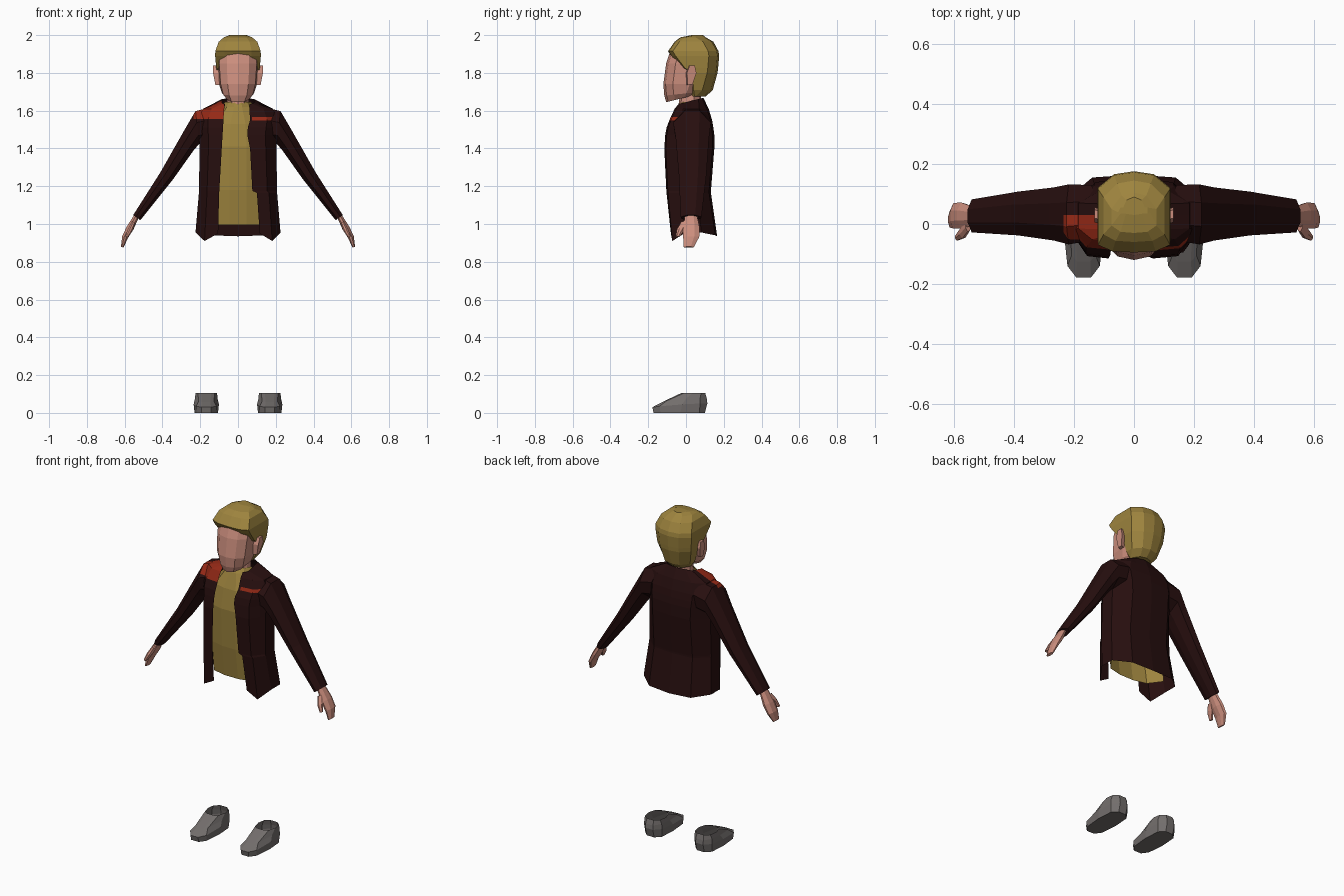
import bpy, bmesh
from mathutils import Vector


def material(name, rgb):
    m = bpy.data.materials.new(name)
    m.diffuse_color = (*rgb, 1)
    return m


SKIN = material("skin", (0.61, 0.275, 0.21))
GOLD = material("golden_tan", (0.34, 0.23, 0.048))
DARK = material("dark_maroon", (0.020, 0.0045, 0.0045))
RED = material("rust_red", (0.30, 0.022, 0.008))
GREY = material("shoe_grey", (0.17, 0.155, 0.15))


def loft(name, rings, mat, closed=True, caps=(True, True)):
    """Skin a list of equal-length point rings."""
    bm = bmesh.new()
    rows = [[bm.verts.new(p) for p in r] for r in rings]
    n = len(rows[0])
    for a, b in zip(rows, rows[1:]):
        for i in range(n if closed else n - 1):
            j = (i + 1) % n
            bm.faces.new((a[i], a[j], b[j], b[i]))
    for row, cap in zip((rows[0], rows[-1]), caps):
        if cap and closed:
            bm.faces.new(row)
    bmesh.ops.recalc_face_normals(bm, faces=bm.faces)
    me = bpy.data.meshes.new(name)
    bm.to_mesh(me)
    bm.free()
    me.materials.append(mat)
    ob = bpy.data.objects.new(name, me)
    bpy.context.collection.objects.link(ob)
    return ob


def sym(half):
    """Mirror a front-to-back half outline across x = 0."""
    return half + [(-x, y, z) for x, y, z in reversed(half) if abs(x) > 1e-6]


def paint_box(ob, lo, hi):
    """Cut the faces along a box and turn those inside it red."""
    bm = bmesh.new()
    bm.from_mesh(ob.data)
    for axis in range(3):
        for v in (lo[axis], hi[axis]):
            co, no = Vector(), Vector()
            co[axis], no[axis] = v, 1
            near = [f for f in bm.faces if f.calc_center_median().z > 1.4]
            geom = set(near) | {e for f in near for e in f.edges} | {u for f in near for u in f.verts}
            bmesh.ops.bisect_plane(bm, geom=list(geom), plane_co=co, plane_no=no)
    for f in bm.faces:
        c = f.calc_center_median()
        if all(lo[i] < c[i] < hi[i] for i in range(3)):
            f.material_index = 1
    bm.to_mesh(ob.data)
    bm.free()
    ob.data.materials.append(RED)


# Head: z, half width, front y, back y, tilt
def head_ring(z, w, yf, yb, tilt=0.0):
    pts = [(0, yf), (0.55 * w, yf + 0.012), (0.92 * w, yf + 0.05), (w, (yf + yb) / 2 + 0.02),
           (0.6 * w, yb - 0.01), (0, yb)]
    return sym([(x, y, z + tilt * (y - yf)) for x, y in pts])


loft("head", [head_ring(*r) for r in (
    (1.645, 0.062, -0.105, 0.04, 0.25), (1.68, 0.085, -0.115, 0.08, 0.1),
    (1.74, 0.100, -0.120, 0.12), (1.85, 0.108, -0.105, 0.14),
    (1.92, 0.105, -0.082, 0.14), (1.96, 0.07, -0.045, 0.11))], SKIN)
loft("neck", [head_ring(*r) for r in (
    (1.56, 0.062, -0.045, 0.08), (1.63, 0.058, -0.04, 0.08), (1.70, 0.055, -0.03, 0.08))], SKIN)


# Hair shell, open at the face
def hair_ring(z, w, yf, yb):
    return sym([(0, yf, z), (0.6 * w, yf + 0.004, z), (w, yf + 0.025, z),
                (w, yb - 0.055, z), (0.55 * w, yb - 0.01, z), (0, yb, z)])


loft("hair", [hair_ring(*r) for r in (
    (1.675, 0.065, 0.020, 0.105), (1.71, 0.088, 0.015, 0.142), (1.80, 0.112, 0.010, 0.167),
    (1.825, 0.115, -0.030, 0.170), (1.89, 0.121, -0.080, 0.176), (1.915, 0.120, -0.095, 0.172),
    (1.965, 0.102, -0.060, 0.145), (1.988, 0.075, -0.03, 0.105), (2.0, 0.045, 0.03, 0.09))], GOLD)

# Shirt front panel: z, half width, front y
loft("shirt", [[(-w, 0.03, z), (-0.7 * w, y + 0.02, z), (-0.25 * w, y, z),
                (0.25 * w, y, z), (0.7 * w, y + 0.02, z), (w, 0.03, z)]
               for z, w, y in ((0.995, 0.185, -0.065), (1.18, 0.18, -0.088), (1.41, 0.18, -0.098),
                               (1.53, 0.16, -0.08), (1.62, 0.085, -0.048), (1.645, 0.07, -0.03))],
     GOLD, closed=False)


# Open jacket: z, half width, front y, back y, left edge x, right edge x
def jacket_ring(z, w, yf, yb, el, er, tilt=0.0, hem=(0, 0, 0, 0, 0, 0)):
    ym = (yf + yb) / 2
    def half(e):
        pts = [(e, yf), (e + 0.6 * (w - e), yf + 0.008), (w, ym - 0.045), (w, ym + 0.04),
               (0.62 * w, yb - 0.01), (0, yb)]
        return [(x, y, z + tilt * (y - yf) + h) for (x, y), h in zip(pts, hem)]
    return [(-x, y, zz) for x, y, zz in half(el)] + half(er)[-2::-1]


HEM = (0.02, -0.02, 0.025, 0.025, 0.01, 0.005)
jacket = loft("jacket", [jacket_ring(*r) for r in (
    (0.93, 0.225, -0.080, 0.165, 0.105, 0.115, 0, HEM), (1.165, 0.207, -0.103, 0.132, 0.100, 0.100),
    (1.175, 0.207, -0.104, 0.132, 0.099, 0.076), (1.40, 0.203, -0.115, 0.150, 0.086, 0.064),
    (1.47, 0.207, -0.110, 0.150, 0.082, 0.050), (1.51, 0.213, -0.103, 0.145, 0.079, 0.052),
    (1.55, 0.215, -0.088, 0.138, 0.077, 0.064), (1.61, 0.185, -0.060, 0.120, 0.073, 0.060),
    (1.635, 0.085, -0.040, 0.092, 0.068, 0.060, 0.25))], DARK, closed=False)


# Sleeve or hand ring between an outer and inner (x, z) point, with y range
def limb_ring(s, o, i, y0, y1):
    out = []
    for t, v in ((0, 0.3), (0, 0.7), (0.35, 1), (0.75, 0.95), (1, 0.65), (1, 0.35), (0.75, 0.05), (0.35, 0)):
        out.append((s * (o[0] + t * (i[0] - o[0])), y0 + v * (y1 - y0), o[1] + t * (i[1] - o[1])))
    return out


SLEEVE = (((0.13, 1.62), (0.16, 1.43), -0.055, 0.13), ((0.225, 1.598), (0.205, 1.425), -0.068, 0.132),
          ((0.285, 1.495), (0.235, 1.39), -0.055, 0.122), ((0.41, 1.275), (0.345, 1.235), -0.038, 0.108),
          ((0.555, 1.047), (0.517, 1.020), -0.028, 0.082))
HAND = (((0.545, 1.055), (0.525, 1.035), -0.005, 0.058), ((0.590, 0.985), (0.553, 0.972), -0.015, 0.072),
        ((0.613, 0.935), (0.583, 0.925), -0.015, 0.070), ((0.620, 0.88), (0.606, 0.875), -0.012, 0.042))
THUMB = (((0.562, 1.015), (0.543, 1.005), -0.025, 0.02), ((0.582, 0.975), (0.556, 0.968), -0.048, -0.005),
         ((0.597, 0.935), (0.580, 0.93), -0.055, -0.033))

for side, s in (("left", 1), ("right", -1)):
    sleeve = loft(side + "_sleeve", [limb_ring(s, *r) for r in SLEEVE], DARK)
    loft(side + "_hand", [limb_ring(s, *r) for r in HAND], SKIN)
    loft(side + "_thumb", [limb_ring(s, *r) for r in THUMB], SKIN)

    # Ear
    loft(side + "_ear", [[(s * (x + 0.012 * (z > 1.78) * (x > 0.11)), yc + k * dy, z)
                          for dy, z in ((-0.022, 1.80), (-0.008, 1.838), (0.02, 1.838),
                                        (0.028, 1.80), (0.008, 1.74), (-0.018, 1.737))]
                         for x, yc, k in ((0.09, 0.02, 1), (0.120, 0.027, 1))], SKIN)

    # Shoe: sole, widest line and open ankle
    def shoe_ring(pts):
        return [(s * 0.168 + x, y, z) for x, y, z in sym(pts)]
    loft(side + "_shoe", [shoe_ring(p) for p in (
        [(0.025, -0.172, 0), (0.052, -0.135, 0), (0.062, -0.03, 0), (0.055, 0.07, 0), (0.025, 0.10, 0)],
        [(0.025, -0.178, 0.03), (0.054, -0.14, 0.035), (0.067, -0.02, 0.045), (0.06, 0.075, 0.05),
         (0.025, 0.113, 0.05)],
        [(0.022, -0.125, 0.058), (0.040, -0.105, 0.062), (0.060, 0.0, 0.075), (0.058, 0.075, 0.08),
         (0.025, 0.11, 0.075)],
        [(0.025, -0.025, 0.105), (0.045, -0.01, 0.105), (0.057, 0.035, 0.105), (0.05, 0.08, 0.105),
         (0.022, 0.102, 0.105)])], GREY, caps=(True, False))

    # Red shoulder panel and chest stripe
    if side == "right":
        for ob in (jacket, sleeve):
            paint_box(ob, (-0.235, -0.2, 1.555), (-0.075, 0.03, 1.7))
paint_box(jacket, (0.075, -0.2, 1.548), (0.185, 0.0, 1.566))
